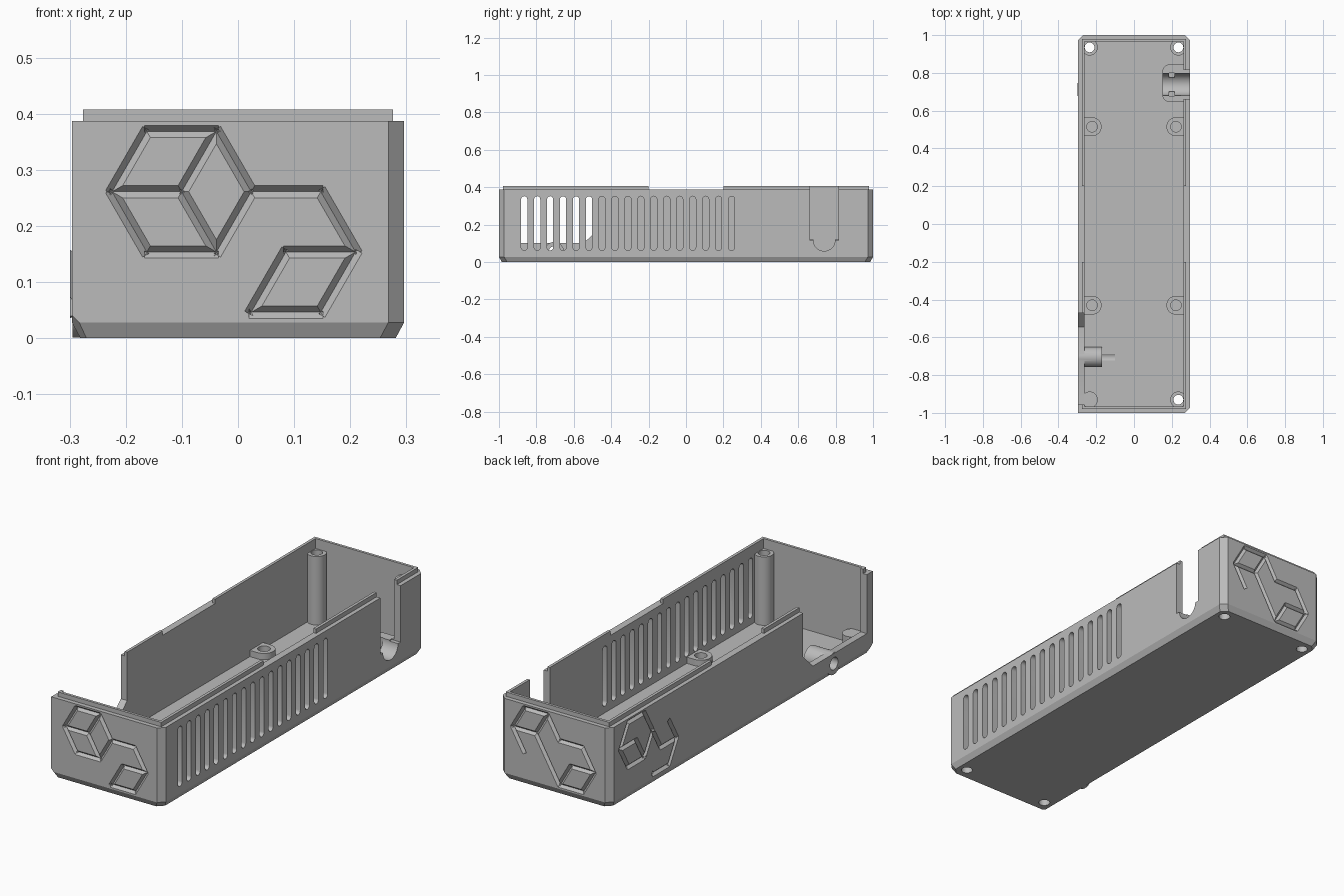
import bpy, bmesh, math
from mathutils import Vector, Matrix

if "Cube" in bpy.data.objects:
    bpy.data.objects.remove(bpy.data.objects["Cube"])

W, L, H = 0.296, 1.0, 0.387      # half width, half length, wall height
C = 0.028                        # edge chamfer
IX, IY, FLOOR = 0.262, 0.966, 0.03

grey = bpy.data.materials.new("grey plastic")
grey.diffuse_color = (0.5, 0.5, 0.5, 1)
grey.use_nodes = True
grey.node_tree.nodes["Principled BSDF"].inputs["Base Color"].default_value = grey.diffuse_color


def make(name, bm):
    bmesh.ops.recalc_face_normals(bm, faces=bm.faces[:])
    me = bpy.data.meshes.new(name)
    bm.to_mesh(me)
    bm.free()
    ob = bpy.data.objects.new(name, me)
    bpy.context.scene.collection.objects.link(ob)
    me.materials.append(grey)
    return ob


def box(x0, x1, y0, y1, z0, z1):
    bm = bmesh.new()
    m = Matrix.Translation(((x0 + x1) / 2, (y0 + y1) / 2, (z0 + z1) / 2))
    bmesh.ops.create_cube(bm, size=1, matrix=m @ Matrix.Diagonal((x1 - x0, y1 - y0, z1 - z0, 1)))
    return make("block", bm)


def rod(a, b, r, n=32):
    a, b = Vector(a), Vector(b)
    bm = bmesh.new()
    rot = (b - a).to_track_quat('Z', 'Y').to_matrix().to_4x4()
    bmesh.ops.create_cone(bm, cap_ends=True, segments=n, radius1=r, radius2=r, depth=(b - a).length,
                          matrix=Matrix.Translation((a + b) / 2) @ rot)
    return make("rod", bm)


def loft(name, rings):
    """Solid through a stack of rings with the same number of points."""
    bm = bmesh.new()
    vs = [[bm.verts.new(p) for p in r] for r in rings]
    n = len(vs[0])
    for a, b in zip(vs, vs[1:]):
        for i in range(n):
            bm.faces.new((a[i], a[(i + 1) % n], b[(i + 1) % n], b[i]))
    bm.faces.new(vs[0][::-1])
    bm.faces.new(vs[-1])
    return make(name, bm)


def volume(me):
    bm = bmesh.new()
    bm.from_mesh(me)
    v = bm.calc_volume() if len(bm.faces) else 0.0
    bm.free()
    return v


def combine(ob, tool, op='DIFFERENCE'):
    """Boolean that falls back to another solver if the volume comes out wrong."""
    old, v0, vt = ob.data.copy(), volume(ob.data), volume(tool.data)
    lo, hi = (v0 - vt, v0) if op == 'DIFFERENCE' else (max(v0, vt), v0 + vt)
    bpy.context.view_layer.objects.active = ob
    for solver in ('EXACT', 'MANIFOLD', 'FLOAT'):
        mod = ob.modifiers.new("cut", 'BOOLEAN')
        mod.operation, mod.object, mod.solver = op, tool, solver
        bpy.context.view_layer.update()
        bpy.ops.object.modifier_apply(modifier=mod.name)
        ob.modifiers.clear()
        if len(ob.data.polygons) > 3 and lo - 2e-4 < volume(ob.data) < hi + 2e-4:
            break
        ob.data = old.copy()
    bpy.data.objects.remove(tool)


def outline(d, z):
    """Plan shape inset by d; the front left corner stays square."""
    x, y, c = W - d, L - d, C
    return [(-x, -y, z), (x - c, -y, z), (x, -y + c, z), (x, y - c, z),
            (x - c, y, z), (-x + c, y, z), (-x, y - c, z)]


# outer shell with chamfered bottom edge and clipped front left corner
shell = loft("enclosure_shell", [outline(0.015, 0), outline(0, C), outline(0, H)])
tri = [(-0.055, -1.1, -0.1), (-0.4, -0.755, -0.1), (-0.4, -1.1, 0.245)]
combine(shell, loft("corner", [tri, [(x - 0.1, y - 0.1, z - 0.1) for x, y, z in tri]]))

# raised lip, open along the middle of both long sides
lip = box(-0.276, 0.276, -0.979, 0.979, H - 0.02, 0.408)
combine(lip, box(-0.4, 0.4, -0.2, 0.2, H - 0.01, 0.5))
combine(shell, lip, 'UNION')
combine(shell, box(-IX, IX, -IY, IY, FLOOR, 0.6))

# corner screw posts, the one by the side opening is short
posts = [(-0.235, 0.935, 0.36), (0.235, 0.935, 0.36), (0.235, -0.93, 0.36), (-0.235, -0.93, 0.1)]
for x, y, h in posts:
    combine(shell, rod((x, y, 0.015), (x, y, h), 0.043), 'UNION')

# board standoffs, rounded inward and joined to the wall
for s in (-1, 1):
    for y in (0.515, -0.43):
        pad = rod((s * 0.222, y, 0.015), (s * 0.222, y, 0.06), 0.05)
        xs = sorted((s * 0.222, s * 0.28))
        combine(pad, box(*xs, y - 0.05, y + 0.05, 0.015, 0.06), 'UNION')
        combine(shell, pad, 'UNION')
        combine(shell, rod((s * 0.222, y, 0.034), (s * 0.222, y, 0.2), 0.028))

# cable cradle behind the side notch
cradle = box(0.19, 0.28, 0.645, 0.845, 0.015, 0.12)
combine(cradle, box(0.15, 0.2, 0.685, 0.805, 0.015, 0.12), 'UNION')
for y in (0.685, 0.805):
    combine(cradle, rod((0.19, y, 0.015), (0.19, y, 0.12), 0.04), 'UNION')
combine(shell, cradle, 'UNION')

# opening in the left wall with a sloped end
pts = [(-0.955, 0.103), (-0.545, 0.103), (-0.47, 0.175), (-0.47, 0.6), (-0.955, 0.6)]
combine(shell, loft("opening", [[(x, y, z) for y, z in pts] for x in (-0.4, -IX + 0.002)]))

# jack tube low in the left wall
combine(shell, rod((-0.295, -0.705, 0.054), (-0.17, -0.705, 0.054), 0.053), 'UNION')
combine(shell, rod((-0.35, -0.705, 0.054), (-0.1, -0.705, 0.054), 0.03))

# screw holes
for x, y, h in posts:
    combine(shell, rod((x, y, -0.1), (x, y, 0.09 if h < 0.2 else 0.5), 0.026))

# cable notch in the right wall with a round bottom
combine(shell, box(0.25, 0.4, 0.662, 0.816, 0.115, 0.6))
combine(shell, rod((0.1, 0.739, 0.117), (0.4, 0.739, 0.117), 0.058))
for y in (0.69, 0.788):
    combine(shell, box(0.185, 0.215, y - 0.012, y + 0.012, 0.05, 0.3))


# row of vent slots in the right wall
def slot(y, r=0.0165, lo=0.062, hi=0.352, n=8):
    arc = [math.pi * i / n for i in range(n + 1)]
    ring = [(y + r * math.cos(a), hi - r + r * math.sin(a)) for a in arc]
    ring += [(y - r * math.cos(a), lo + r - r * math.sin(a)) for a in arc]
    return loft("slot", [[(x, p, q) for p, q in ring] for x in (0.24, 0.4)])


for i in range(17):
    combine(shell, slot(-0.865 + i * 0.0693))

# engraved double hexagon: V grooves along outlines and spokes
R = 0.124
c1 = Vector((-0.1005, 0.261))
c2 = c1 + Vector((1.5 * R, -R * math.sqrt(3) / 2))


def corner(c, k):
    a = math.radians(60 * k)
    return c + Vector((R * math.cos(a), R * math.sin(a)))


lines = [(corner(c1, k), corner(c1, k + 1)) for k in range(6)]
lines += [(corner(c2, k), corner(c2, k + 1)) for k in range(6) if k != 2]
lines += [(c1, corner(c1, k)) for k in (1, 3, 5)]
lines += [(c2, corner(c2, k)) for k in (0, 2, 4)]


def engrave(origin, right, out):
    origin, right, out, up = Vector(origin), Vector(right), Vector(out), Vector((0, 0, 1))
    for a, b in lines:
        d = (b - a).normalized()
        n = Vector((-d.y, d.x))
        rings = []
        for p in (a - d * 0.004, b + d * 0.004):
            prof = [(p + n * 0.0135, 0.003), (p - n * 0.0135, 0.003), (p, -0.013)]
            rings.append([origin + right * v.x + up * v.y + out * t for v, t in prof])
        combine(shell, loft("groove", rings))


engrave((0, -L, 0), (1, 0, 0), (0, -1, 0))
engrave((0, L, 0), (-1, 0, 0), (0, 1, 0))
engrave((-W, 0.70, 0), (0, -1, 0), (-1, 0, 0))

bpy.ops.object.select_all(action='DESELECT')
bpy.context.view_layer.objects.active = shell
shell.select_set(True)
bpy.ops.object.shade_smooth_by_angle(angle=math.radians(25))
